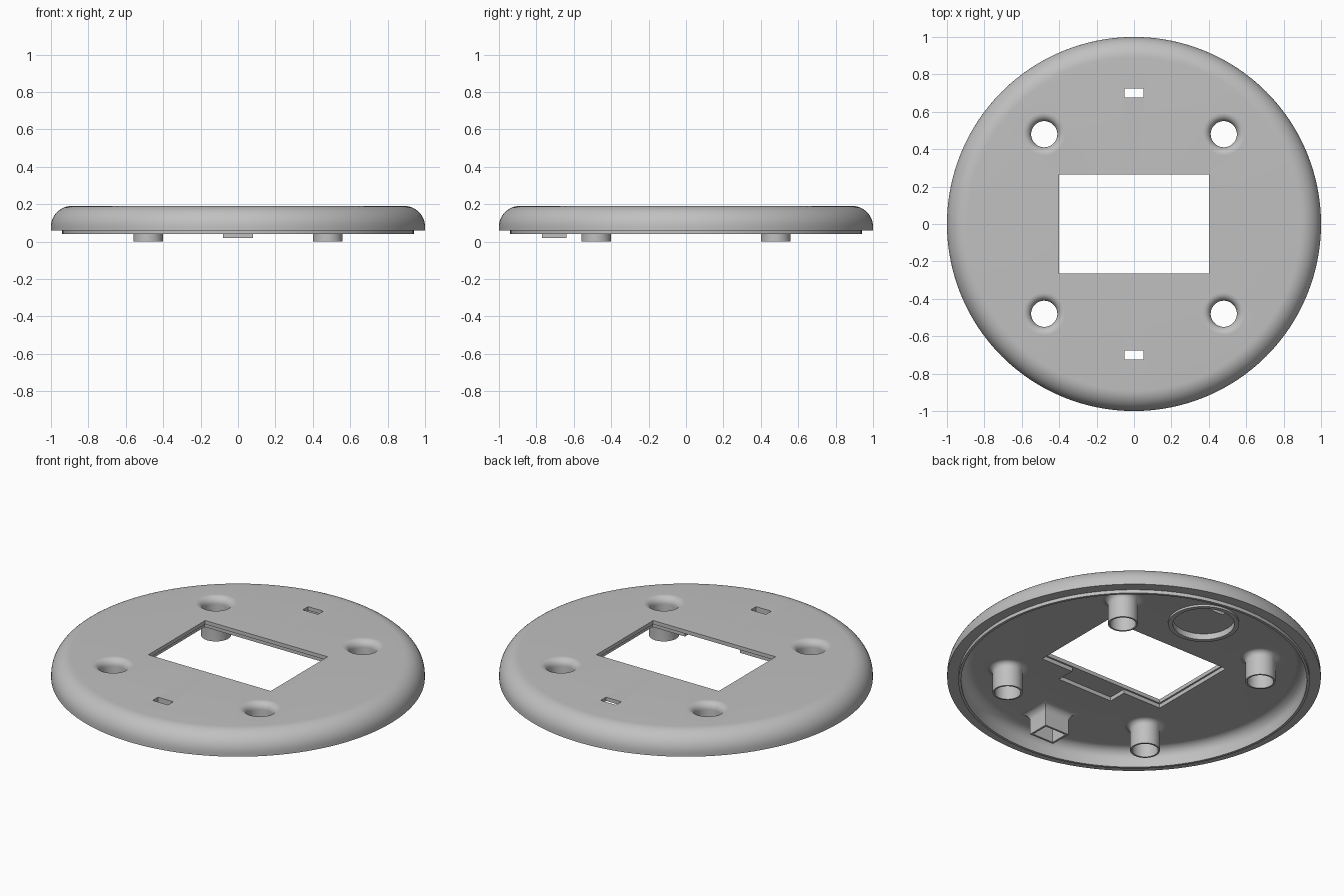
import bpy, bmesh, math
from mathutils import Matrix, Vector

if "Cube" in bpy.data.objects:
    bpy.data.objects.remove(bpy.data.objects["Cube"], do_unlink=True)

TOP, CEILING, STEP = 0.19, 0.145, 0.168
POST, SLOT_Y, RING_Y = 0.48, 0.70, 0.58

grey = bpy.data.materials.new("matte_grey")
grey.use_nodes = True
grey.diffuse_color = (0.53, 0.53, 0.53, 1)
grey.node_tree.nodes["Principled BSDF"].inputs["Base Color"].default_value = grey.diffuse_color


def finish(name, bm):
    bmesh.ops.recalc_face_normals(bm, faces=bm.faces[:])
    mesh = bpy.data.meshes.new(name)
    bm.to_mesh(mesh)
    bm.free()
    mesh.materials.append(grey)
    obj = bpy.data.objects.new(name, mesh)
    bpy.context.collection.objects.link(obj)
    return obj


def arc(cx, cz, r, start, end, steps=10):
    angles = [math.radians(start + (end - start) * i / steps) for i in range(steps + 1)]
    return [(cx + r * math.cos(a), cz + r * math.sin(a)) for a in angles]


def lathe(name, profile, x=0, y=0, segments=48, closed=True):
    """Revolve an (r, z) profile around a vertical axis at x, y."""
    bm = bmesh.new()
    verts = [bm.verts.new((r, 0, z)) for r, z in profile]
    edges = [bm.edges.new(pair) for pair in zip(verts, verts[1:])]
    if closed:
        edges.append(bm.edges.new((verts[-1], verts[0])))
    bmesh.ops.spin(bm, geom=verts + edges, cent=(0, 0, 0), axis=(0, 0, 1),
                   angle=math.tau, steps=segments)
    bmesh.ops.remove_doubles(bm, verts=bm.verts[:], dist=1e-5)
    bmesh.ops.translate(bm, verts=bm.verts[:], vec=(x, y, 0))
    return finish(name, bm)


def box(name, x0, x1, y0, y1, z0, z1):
    bm = bmesh.new()
    centre = Vector((x0 + x1, y0 + y1, z0 + z1)) / 2
    size = Matrix.Diagonal((x1 - x0, y1 - y0, z1 - z0, 1))
    bmesh.ops.create_cube(bm, size=1, matrix=Matrix.Translation(centre) @ size)
    return finish(name, bm)


def disc_cutter(r, x, y, z0, z1):
    return lathe("cutter", [(0, z0), (r, z0), (r, z1), (0, z1)], x, y, closed=False)


def cut(target, cutter):
    cutter.hide_render = True
    mod = target.modifiers.new("cut", "BOOLEAN")
    mod.operation, mod.solver, mod.object = "DIFFERENCE", "EXACT", cutter
    bpy.context.view_layer.objects.active = target
    bpy.ops.object.modifier_apply(modifier=mod.name)
    bpy.data.objects.remove(cutter, do_unlink=True)


def smooth(obj):
    bpy.ops.object.select_all(action="DESELECT")
    obj.select_set(True)
    bpy.context.view_layer.objects.active = obj
    bpy.ops.object.shade_smooth_by_angle(angle=math.radians(30))


# Round cover: rounded outer edge, flat rim, thin lip and hollow underside
profile = [(0, TOP)] + arc(0.89, 0.08, 0.11, 90, 0, 12)
profile += [(1, 0.06), (0.94, 0.06), (0.94, 0.04), (0.925, 0.04)]
profile += arc(0.865, 0.085, 0.06, 0, 90, 8) + [(0, CEILING)]
cover = lathe("round_cover", profile, segments=128, closed=False)

# Window, its slightly wider step below, and the notch in the front side
cut(cover, box("cutter", -0.4, 0.4, -0.265, 0.265, 0, 0.3))
cut(cover, box("cutter", -0.41, 0.41, -0.275, 0.275, 0, STEP))
cut(cover, box("cutter", -0.16, 0.2, -0.385, -0.2, 0, STEP))

# Round pocket under the back slot, then both slots
cut(cover, disc_cutter(0.165, 0, RING_Y, 0, STEP))
for y in (-SLOT_Y, SLOT_Y):
    cut(cover, box("cutter", -0.05, 0.05, y - 0.025, y + 0.025, 0, 0.3))

# Hollow posts with a rounded mouth on top and a flared root below
FLARE = 0.11
post_profile = arc(FLARE, TOP - 0.04, 0.04, 90, 180, 8)
post_profile += [(0.07, 0), (0.08, 0)]
post_profile += arc(FLARE, CEILING - 0.03, 0.03, 180, 90, 8)
for side, x in (("right", -POST), ("left", POST)):
    for end, y in (("front", -POST), ("back", POST)):
        cut(cover, disc_cutter(FLARE, x, y, 0, 0.3))
        smooth(lathe(f"{end}_{side}_post", post_profile, x, y))
smooth(cover)

# Low ring around the pocket
smooth(lathe("pocket_ring", [(0.165, 0.133), (0.19, 0.133), (0.19, 0.147), (0.165, 0.147)],
             0, RING_Y))

# Square socket below the front slot: rectangular loops bridged into a tube
loops = [(-0.012, CEILING), (-0.012, 0.02), (0, 0.02)]
loops += [(offset, z) for offset, z in arc(0.04, CEILING - 0.04, 0.04, 180, 90, 6)]
bm = bmesh.new()
rings = []
for offset, z in loops:
    hx, hy = 0.08 + offset, 0.065 + offset
    rings.append([bm.verts.new((sx * hx, sy * hy - 0.705, z))
                  for sx, sy in ((-1, -1), (1, -1), (1, 1), (-1, 1))])
for a, b in zip(rings, rings[1:] + rings[:1]):
    for i in range(4):
        j = (i + 1) % 4
        bm.faces.new((a[i], a[j], b[j], b[i]))
smooth(finish("front_socket", bm))
